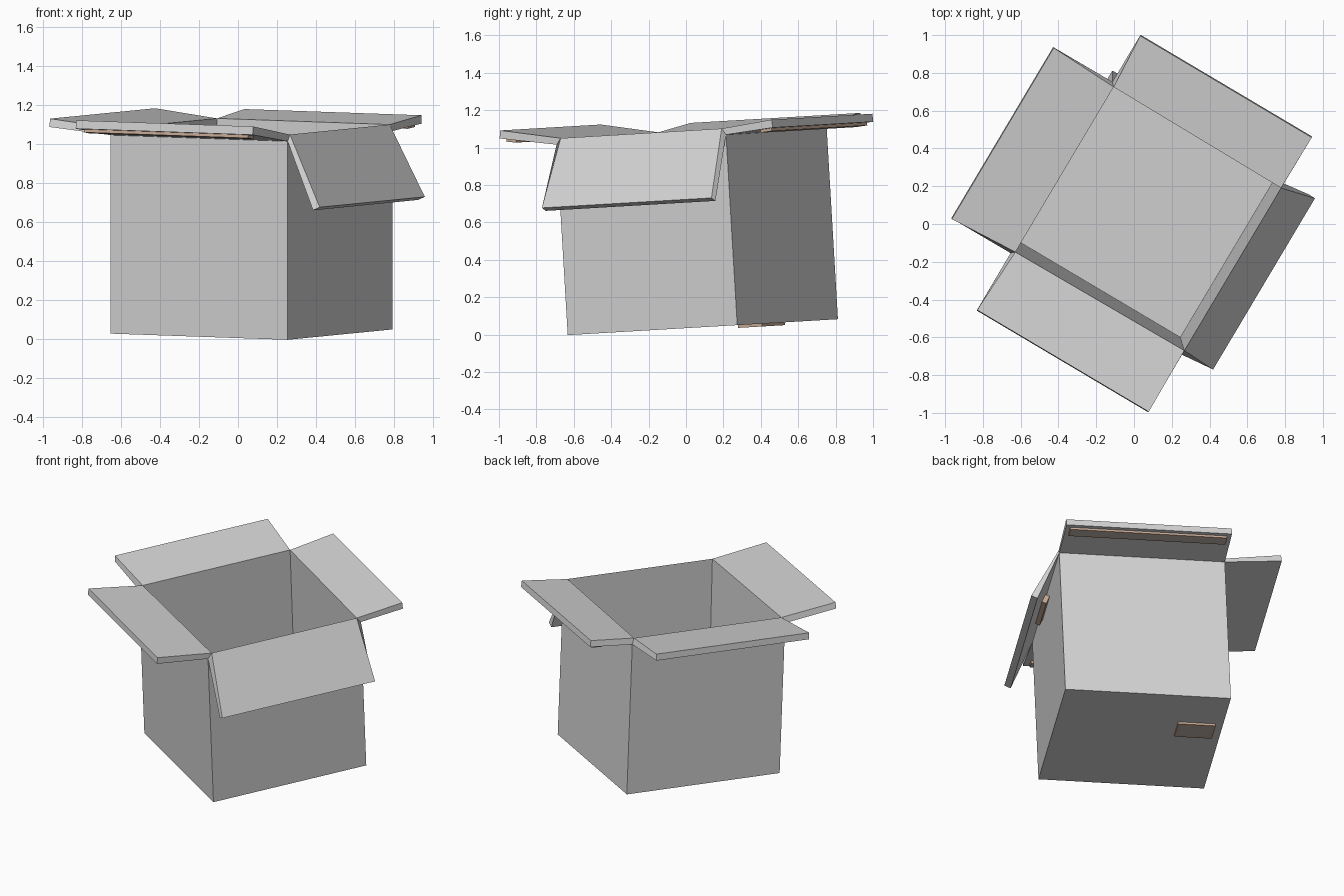
import bpy, bmesh
from math import atan2, hypot, pi
from mathutils import Matrix, Vector

cube = bpy.data.objects.get("Cube")
if cube:
    bpy.data.objects.remove(cube, do_unlink=True)


def material(name, rgb):
    m = bpy.data.materials.new(name)
    m.use_nodes = True
    m.diffuse_color = (*rgb, 1)
    m.node_tree.nodes["Principled BSDF"].inputs["Base Color"].default_value = (*rgb, 1)
    return m


card = material("light grey card", (0.66, 0.66, 0.66))
tan = material("tan", (0.58, 0.41, 0.31))
pale = material("warm grey", (0.5, 0.45, 0.41))

# Tilted frame of the whole box, origin at the centre of its base
ex = Vector((0.86, -0.51, -0.03)).normalized()
ez = ex.cross(Vector((0.52, 0.85, 0.05))).normalized()
ey = ez.cross(ex)
frame = Matrix.Translation((0.07, 0.09, 0.04)) @ Matrix((ex, ey, ez)).transposed().to_4x4()

half, height, thick = 0.528, 1.02, 0.043
# Outward reach and rise of each flap tip: front, right, back, left
flaps = [(0.351, 0.051), (0.152, -0.35), (0.292, 0.023), (0.365, 0.031)]


def add_object(name, bm, mats, matrix):
    me = bpy.data.meshes.new(name)
    bm.to_mesh(me)
    bm.free()
    for m in mats:
        me.materials.append(m)
    ob = bpy.data.objects.new(name, me)
    bpy.context.collection.objects.link(ob)
    ob.matrix_world = matrix
    return ob


# Open box: one folded sheet given thickness inwards
bm = bmesh.new()
corners = [(-half, -half), (half, -half), (half, half), (-half, half)]
low = [bm.verts.new((x, y, 0)) for x, y in corners]
top = [bm.verts.new((x, y, height)) for x, y in corners]
bm.faces.new(low[::-1])
for i, (reach, rise) in enumerate(flaps):
    j = (i + 1) % 4
    bm.faces.new((low[i], low[j], top[j], top[i]))
    out = Matrix.Rotation(i * pi / 2, 3, 'Z') @ Vector((0, -reach, rise))
    tip = [bm.verts.new(top[k].co + out) for k in (j, i)]
    bm.faces.new((top[i], top[j], *tip))
box = add_object("open_box", bm, [card], frame)
mod = box.modifiers.new("card thickness", 'SOLIDIFY')
mod.thickness = thick
mod.offset = -1


def strip(name, matrix, length, width, depth):
    """Tan strip hanging below its local plane, with a pale lower panel."""
    bm = bmesh.new()
    bmesh.ops.create_cube(bm, size=1)
    bmesh.ops.scale(bm, vec=(length, width, depth), verts=bm.verts)
    bmesh.ops.translate(bm, vec=(0, 0, -depth / 2), verts=bm.verts)
    under = [f for f in bm.faces if f.normal.z < -0.9]
    bmesh.ops.inset_region(bm, faces=under, thickness=width * 0.2)
    for f in under:
        f.material_index = 1
    add_object(name, bm, [tan, pale], frame @ matrix)


def flap_place(side, along, fraction):
    """Plane on the underside of a flap, at a fraction of its reach."""
    reach, rise = flaps[side]
    return (Matrix.Rotation(side * pi / 2, 4, 'Z')
            @ Matrix.Translation((along, -half, height))
            @ Matrix.Rotation(-atan2(rise, reach), 4, 'X')
            @ Matrix.Translation((0, -hypot(reach, rise) * fraction, 0)))


# Strips under the flaps and a small plate under the base
strip("front_flap_strip", flap_place(0, 0, 0.86), 0.98, 0.06, 0.016)
strip("back_flap_strip", flap_place(2, 0, 0.8), 1.0, 0.07, 0.016)
strip("right_flap_handle", flap_place(1, 0, 0.25), 0.26, 0.06, 0.03)
strip("base_plate", Matrix.Translation((-0.36, 0.15, 0)), 0.24, 0.15, 0.015)
